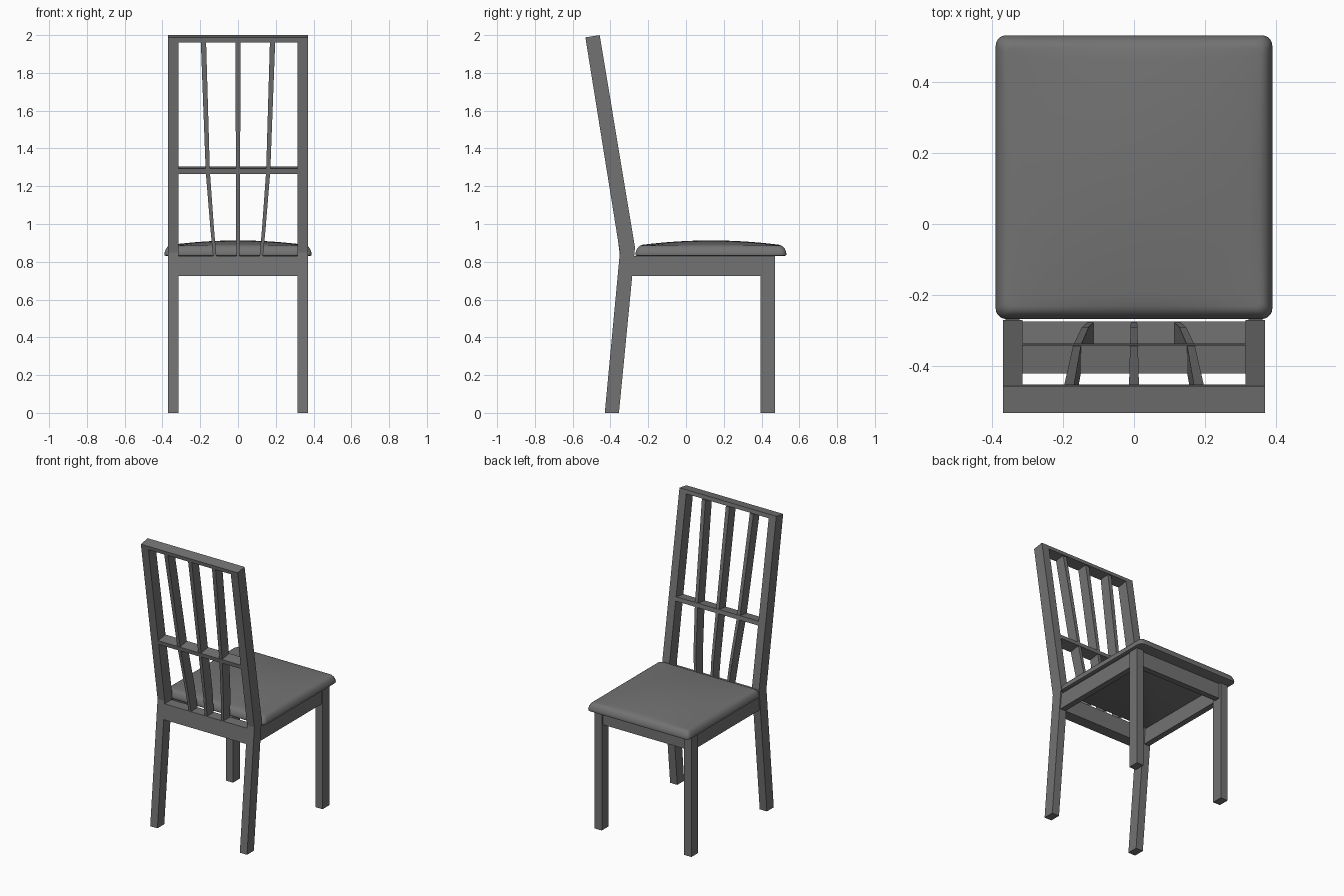
import bpy
import bmesh
import math

cube = bpy.data.objects.get("Cube")
if cube:
    bpy.data.objects.remove(cube, do_unlink=True)

grey = bpy.data.materials.new("dark grey")
grey.use_nodes = True
colour = (0.17, 0.17, 0.17, 1)
grey.diffuse_color = colour
grey.node_tree.nodes["Principled BSDF"].inputs["Base Color"].default_value = colour


def loft(name, rings):
    """Skin a closed solid through rings with equal point counts."""
    bm = bmesh.new()
    loops = [[bm.verts.new(p) for p in ring] for ring in rings]
    n = len(loops[0])
    for a, b in zip(loops, loops[1:]):
        for i in range(n):
            j = (i + 1) % n
            bm.faces.new((a[i], a[j], b[j], b[i]))
    bm.faces.new(loops[0][::-1])
    bm.faces.new(loops[-1])
    bmesh.ops.recalc_face_normals(bm, faces=bm.faces)
    mesh = bpy.data.meshes.new(name)
    bm.to_mesh(mesh)
    bm.free()
    mesh.materials.append(grey)
    obj = bpy.data.objects.new(name, mesh)
    bpy.context.collection.objects.link(obj)
    return obj


def box(name, x0, x1, y0, y1, z0, z1):
    return loft(name, [[(x0, y0, z), (x1, y0, z), (x1, y1, z), (x0, y1, z)]
                       for z in (z0, z1)])


# Side profile of the bent back frame
TILT = 0.012  # rise of a cut made square to the reclined back


def rear_y(z):
    return -0.35 - (0.08 * (0.85 - z) / 0.85 if z < 0.85 else 0.183 * (z - 0.85) / 1.14)


def inner_y(z):
    return -0.27 - (0.085 * (0.875 - z) / 0.875 if z < 0.875 else 0.187 * (z - 0.875) / 1.125)


def section(x, half, z, tilt=0.0, inset=0.0):
    """Horizontal slice of a back member, spanning the frame depth."""
    yb, yf = rear_y(z) + inset, inner_y(z + tilt) - inset
    return [(x - half, yb, z), (x + half, yb, z),
            (x + half, yf, z + tilt), (x - half, yf, z + tilt)]


def back_rail(name, half, z0, z1, tilt=TILT):
    return loft(name, [section(0, half, z, tilt) for z in (z0, z1)])


LEG_X, LEG_HALF = 0.3425, 0.0275
RAIL_BOTTOM = 1.962

for side, s in (("left", 1), ("right", -1)):
    # Back leg and post in one bent piece
    loft(f"{side}_back_post", [
        section(s * LEG_X, LEG_HALF, 0),
        section(s * LEG_X, LEG_HALF, 0.85, 0.025),
        section(s * LEG_X, LEG_HALF, RAIL_BOTTOM, TILT)])
    # Straight front leg and side apron
    box(f"{side}_front_leg", s * LEG_X - LEG_HALF, s * LEG_X + LEG_HALF,
        0.395, 0.47, 0, 0.83)
    box(f"{side}_apron", s * LEG_X - 0.02, s * LEG_X + 0.02,
        -0.29, 0.4, 0.725, 0.83)

# Rails across the chair
back_rail("top_rail", LEG_X + LEG_HALF, RAIL_BOTTOM, 1.988)
back_rail("middle_rail", LEG_X - LEG_HALF, 1.265, 1.293)
back_rail("back_apron", LEG_X - LEG_HALF, 0.725, 0.83, 0)
box("front_apron", -0.318, 0.318, 0.415, 0.455, 0.725, 0.83)

# Slats fan outward, bending at the middle rail
for name, s in (("left_slat", 1), ("centre_slat", 0), ("right_slat", -1)):
    loft(name, [section(s * x, half, z, 0, 0.003) for x, half, z in (
        (0.123, 0.009, 0.825), (0.137, 0.0095, 0.98),
        (0.16, 0.011, 1.28), (0.183, 0.014, 1.968))])

# Domed cushion with rounded corners
HX, HY, CY = 0.39, 0.4, 0.132


def cushion_ring(inset, z=None, shrink=1.0):
    points = []
    radius = max(0.03 - inset * 0.3, 0.012)
    hx, hy = HX - inset, HY - inset
    corners = ((1, 1, 0), (-1, 1, 1), (-1, -1, 2), (1, -1, 3))
    outline = []
    for sx, sy, quarter in corners:
        for k in range(6):
            a = math.pi / 2 * (quarter + k / 5)
            outline.append((sx * (hx - radius) + radius * math.cos(a),
                            sy * (hy - radius) + radius * math.sin(a)))
    # Subdivide the straight edges so the dome curves along them
    for i, p in enumerate(outline):
        points.append(p)
        if i % 6 == 5:
            q = outline[(i + 1) % len(outline)]
            for k in range(1, 12):
                t = k / 12
                points.append((p[0] + (q[0] - p[0]) * t, p[1] + (q[1] - p[1]) * t))
    ring = []
    for x, y in points:
        x, y = x * shrink, y * shrink
        dome = 0.885 + 0.028 * (1 - (x / HX) ** 2) * (1 - (y / HY) ** 2)
        ring.append((x, y + CY, dome if z is None else z))
    return ring


rim = [(0.012, 0.83), (0.002, 0.834), (0, 0.842), (0.003, 0.855),
       (0.009, 0.869), (0.017, 0.879), (0.026, 0.885)]
rings = [cushion_ring(i, z) for i, z in rim]
rings += [cushion_ring(0.036, None, 1 - k / 12) for k in range(12)]
rings.append(cushion_ring(0.036, None, 0.01))
cushion = loft("seat_cushion", rings)

bpy.ops.object.select_all(action="DESELECT")
cushion.select_set(True)
bpy.context.view_layer.objects.active = cushion
bpy.ops.object.shade_smooth_by_angle(angle=math.radians(40))
